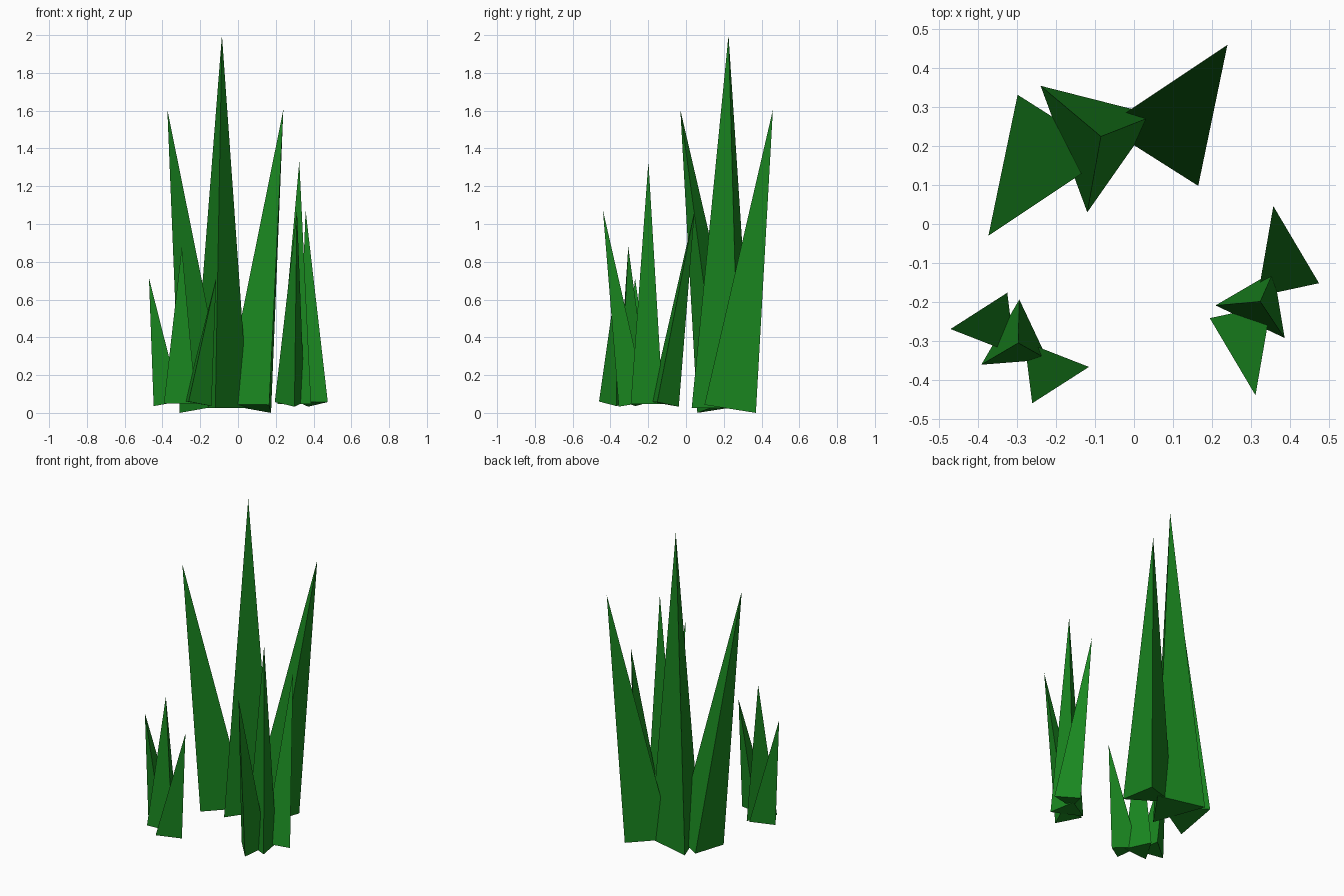
import bpy
from mathutils import Vector, Matrix
from math import radians

if "Cube" in bpy.data.objects:
    bpy.data.objects.remove(bpy.data.objects["Cube"])

mat = bpy.data.materials.new("grass_green")
mat.diffuse_color = (0.01, 0.24, 0.014, 1)
mat.use_nodes = True
mat.node_tree.nodes["Principled BSDF"].inputs["Base Color"].default_value = mat.diffuse_color

# Blade shapes relative to the tuft centre: three base corners and a tip
CENTRE = ([(-.173, .140, .025), (-.053, -.185, .025), (.122, .065, .025)], (-.018, .010, 2.0))
SIDE = ([(.232, -.117, .043), (.242, .155, 0), (-.008, .035, .045)], (.307, .245, 1.605))


def blade(name, shape, place, turn, width, height, lift):
    """Three-sided spike; width scales the base, height scales the tip's rise and lean."""
    corners = [Vector(c) for c in shape[0]]
    mid = sum(corners, Vector()) / 3
    tip = mid * width + (Vector(shape[1]) - mid) * height
    m = Matrix.Translation((*place, lift)) @ Matrix.Rotation(radians(turn), 4, 'Z')
    verts = [m @ (c * width) for c in corners] + [m @ tip]
    mesh = bpy.data.meshes.new(name)
    mesh.from_pydata(verts, [], [(2, 1, 0), (0, 1, 3), (1, 2, 3), (2, 0, 3)])
    mesh.materials.append(mat)
    obj = bpy.data.objects.new(name, mesh)
    bpy.context.collection.objects.link(obj)


# Tufts: position, turn, base width, blade height, lift off the ground
tufts = {
    "tall_tuft": ((-.067, .215), 0, 1, 1, 0),
    "medium_tuft": ((.335, -.197), 44.5, .567, .65, .033),
    "short_tuft": ((-.2935, -.3185), -50.5, .56, .42, .036),
}
for name, (place, turn, width, height, lift) in tufts.items():
    blade(name + "_centre_blade", CENTRE, place, turn, width, height, lift)
    blade(name + "_right_blade", SIDE, place, turn, width, height, lift)
    blade(name + "_left_blade", SIDE, place, turn + 180, width, height, lift)
